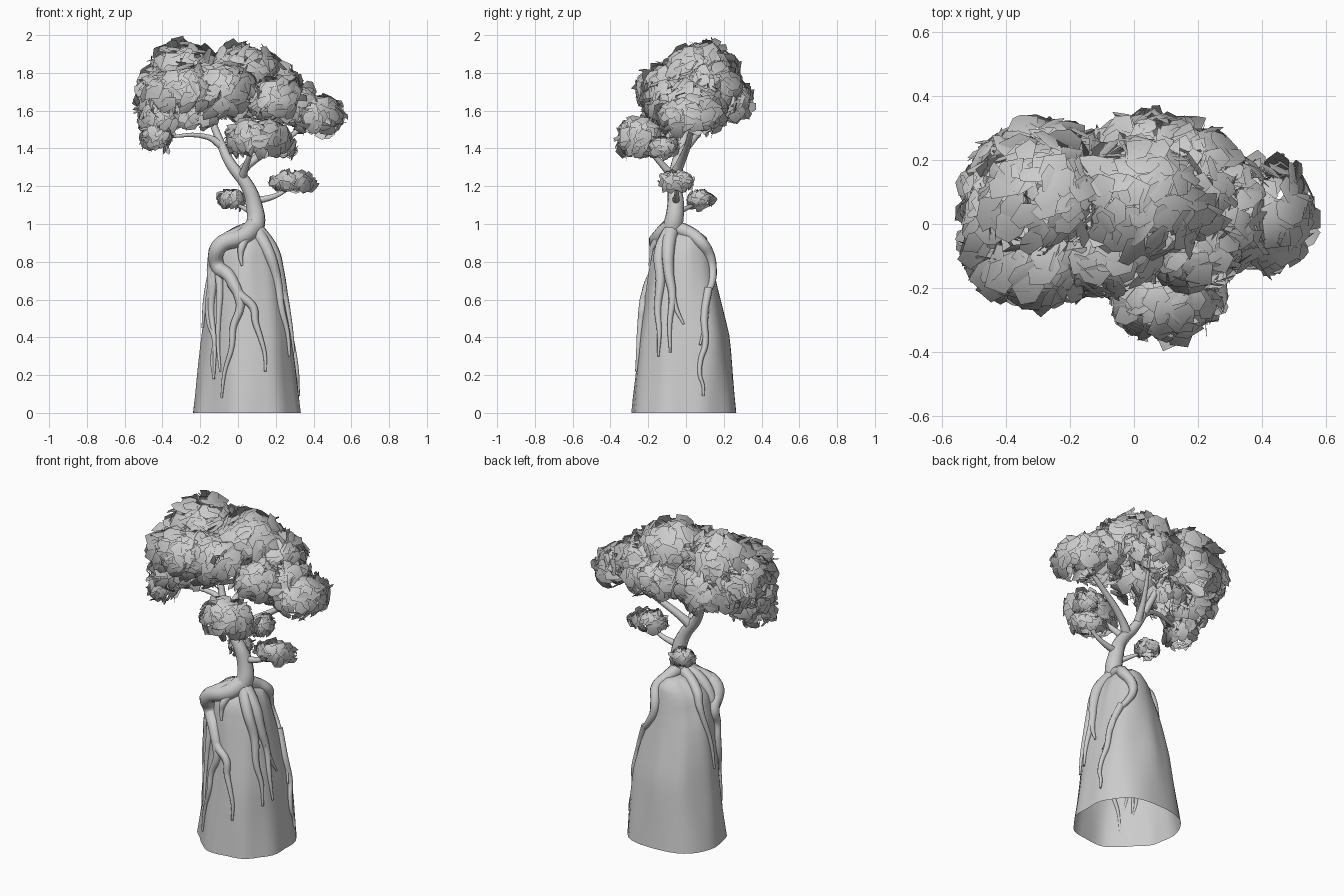
import bpy, bmesh, math, random
from mathutils import Vector, noise

if "Cube" in bpy.data.objects:
    bpy.data.objects.remove(bpy.data.objects["Cube"])
random.seed(7)

# rock section bounds: z, x min, x max, y min, y max
ROCK = [(0, -.24, .33, -.29, .265), (.4, -.19, .285, -.245, .225), (.75, -.155, .215, -.195, .15),
        (.88, -.115, .18, -.17, .125), (.93, -.05, .15, -.13, .11), (.96, .0, .11, -.07, .07)]
POW = 2.5
TOP = ROCK[-1][0]


def rock_point(t, z):
    """Surface of the rock at angle t: squarish section with worn corners."""
    for p, q in zip(ROCK, ROCK[1:]):
        if z <= q[0]:
            break
    f = min(1, max(0, (z - p[0]) / (q[0] - p[0])))
    x0, x1, y0, y1 = [u + (v - u) * f for u, v in zip(p[1:], q[1:])]
    c, s = math.cos(t), math.sin(t)
    d = (abs(c) ** POW + abs(s) ** POW) ** (-1 / POW)
    deg = math.degrees(t) % 360
    d *= 1 - .17 * math.exp(-((deg - 225) / 28) ** 2)
    d *= 1 - .22 * min(1, z / .8) ** 3 * math.exp(-((deg - 135) / 30) ** 2)
    d *= 1 + .06 * noise.noise(Vector((c * 2.5, s * 2.5, z * 2)))
    return Vector(((x0 + x1) / 2 + (x1 - x0) / 2 * c * d, (y0 + y1) / 2 + (y1 - y0) / 2 * s * d, z))


def on_rock(face, t, z):
    """Point on the rock: front takes x = t, left and right take y = t."""
    start, axis = {'F': (180, 0), 'L': (90, 1), 'R': (-90, 1)}[face]
    ring = [rock_point(math.radians(start + 1.5 * i), z) for i in range(121)]
    p = min(ring, key=lambda q: abs(q[axis] - t))
    out = Vector((p.x - .05, p.y, 0)).normalized()
    return p + out * .005


def finish(name, bm):
    me = bpy.data.meshes.new(name)
    bm.to_mesh(me)
    bm.free()
    for p in me.polygons:
        p.use_smooth = True
    ob = bpy.data.objects.new(name, me)
    bpy.context.collection.objects.link(ob)
    return ob


def tube(name, r0, r1, pts):
    """Smooth limb through points, tapering from r0 to r1."""
    cu = bpy.data.curves.new(name, 'CURVE')
    cu.dimensions = '3D'
    cu.bevel_depth = 1
    cu.bevel_resolution = 3
    cu.resolution_u = 6
    cu.use_fill_caps = True
    sp = cu.splines.new('BEZIER')
    sp.bezier_points.add(len(pts) - 1)
    for i, (bp, p) in enumerate(zip(sp.bezier_points, pts)):
        bp.co = p
        bp.radius = r0 + (r1 - r0) * i / (len(pts) - 1)
        bp.handle_left_type = bp.handle_right_type = 'AUTO'
    ob = bpy.data.objects.new(name, cu)
    bpy.context.collection.objects.link(ob)
    bpy.ops.object.select_all(action='DESELECT')
    ob.select_set(True)
    bpy.context.view_layer.objects.active = ob
    bpy.ops.object.convert(target='MESH')
    bpy.ops.object.shade_smooth()


# rock pillar, open underneath
bm = bmesh.new()
N, ROWS = 48, 18
rings = []
for k in range(ROWS):
    z = TOP * (1 - (1 - k / (ROWS - 1)) ** 1.6)
    rings.append([bm.verts.new(rock_point(2 * math.pi * i / N, z)) for i in range(N)])
for r, q in zip(rings, rings[1:]):
    for i in range(N):
        j = (i + 1) % N
        bm.faces.new((r[i], r[j], q[j], q[i]))
bm.faces.new(rings[-1])
finish("rock", bm)

# trunk and branches
tube("trunk", .06, .013, [(.03, -.1, .91), (.09, -.07, .99), (.085, -.055, 1.1), (.05, -.06, 1.2),
                          (-.04, -.05, 1.32), (-.1, -.01, 1.45), (-.2, .05, 1.72)])
tube("right_branch", .03, .008, [(0, -.06, 1.26), (.06, -.03, 1.32), (.27, .02, 1.46), (.4, .03, 1.56)])
tube("left_branch", .024, .006, [(-.08, -.02, 1.41), (-.16, -.03, 1.46), (-.4, -.09, 1.46)])
tube("back_branch", .025, .006, [(-.06, -.04, 1.36), (-.03, .05, 1.46), (.05, .2, 1.67)])
tube("front_branch", .024, .007, [(.02, -.06, 1.24), (.05, -.14, 1.33), (.1, -.25, 1.45)])
tube("low_right_branch", .022, .006, [(.08, -.055, 1.12), (.2, -.05, 1.15), (.3, -.05, 1.21)])
tube("low_back_branch", .018, .006, [(.08, -.05, 1.06), (-.02, .06, 1.11)])

# roots gripping the rock
BASE = (.085, -.075, .985)
SHOULDER = (-.1, -.15, .88)


def root(name, r, face, path, lead=()):
    """Root that starts at the lead points, then wanders down one face of the rock."""
    pts = [on_rock(face, *path[0])]
    for (t0, z0), (t1, z1) in zip(path, path[1:]):
        sway = random.choice((-1, 1)) * random.uniform(.006, .014)
        pts += [on_rock(face, (t0 + t1) / 2 + sway, (z0 + z1) / 2), on_rock(face, t1, z1)]
    tube(name, r, .006, list(lead) + pts)


root("main_root", .052, 'F', [(-.105, .78), (-.02, .68), (.01, .56), (-.03, .35), (-.085, .08)],
     [BASE, (.03, -.13, .935), SHOULDER])
root("front_fork_root", .03, 'F', [(-.03, .69), (.08, .56), (.115, .4), (.14, .22)])
root("short_front_root", .028, 'F', [(.02, .88), (.02, .78)], [BASE])
root("left_front_root", .04, 'F', [(-.13, .77), (-.145, .6), (-.12, .38), (-.125, .18)], [BASE, SHOULDER])
root("front_low_root", .024, 'F', [(-.1, .78), (-.1, .5), (-.09, .22)])
root("left_root", .04, 'L', [(-.09, .83), (-.11, .55), (-.16, .2)], [BASE, (-.04, -.09, .93)])
root("back_left_root", .034, 'L', [(.01, .9), (.03, .78), (-.01, .45)], [BASE])
root("right_root", .042, 'R', [(-.09, .86), (-.07, .62), (-.08, .32)], [BASE])
root("right_fork_root", .021, 'R', [(-.075, .65), (-.01, .47)])
root("back_right_root", .042, 'R', [(.08, .9), (.135, .77), (.11, .62), (.075, .36)], [BASE, (.11, .02, .95)])
root("back_right_low_root", .022, 'R', [(.115, .66), (.1, .36), (.07, .2), (.09, .09)])
root("right_front_root", .038, 'F', [(.16, .85), (.225, .55), (.27, .3)], [BASE])


def foliage(name, c, rad):
    """Ellipsoid shell of overlapping irregular leaf cards, shaded as one soft mass."""
    bm = bmesh.new()
    c, normals = Vector(c), []
    mean = sum(rad) / 3
    size = min(.072, .01 + mean * .31)
    count = int(17 * (mean / size) ** 2)
    for k in range(count):
        h = 1 - 1.75 * (k + .5) / count
        t = k * 2.39996 + random.uniform(-.3, .3)
        w = math.sqrt(1 - h * h)
        d = Vector((w * math.cos(t), w * math.sin(t), h))
        p = Vector([d[i] * rad[i] for i in range(3)]) * random.uniform(.8, 1)
        n = Vector([d[i] / rad[i] for i in range(3)]).normalized()
        n = (n + Vector([random.gauss(0, .4) for _ in range(3)])).normalized()
        u = n.orthogonal().normalized()
        v = n.cross(u)
        m = random.randint(5, 7)
        s = size * random.uniform(.7, 1.2)
        a0 = random.random() * 6.28
        vs = []
        for i in range(m):
            a = a0 + (i + random.uniform(-.25, .25)) * 2 * math.pi / m
            q = p + (u * math.cos(a) + v * math.sin(a) * .8) * s * random.uniform(.75, 1.1)
            vs.append(bm.verts.new(c + q))
            normals.append((q.normalized() + n * .4 + (c + q - Vector((0, 0, 1.5))) * .8).normalized())
        bm.faces.new(vs)
    ob = finish(name, bm)
    ob.data.normals_split_custom_set_from_vertices(normals)


# canopy masses: centre and radii
CLUMPS = [
    ((-.29, .09, 1.80), (.19, .19, .165)), ((-.3, -.1, 1.70), (.2, .17, .15)),
    ((-.44, .04, 1.68), (.1, .22, .15)), ((.03, .08, 1.80), (.21, .19, .15)),
    ((-.1, -.08, 1.70), (.19, .15, .16)), ((.19, .12, 1.71), (.14, .18, .14)),
    ((.06, .24, 1.65), (.19, .11, .12)), ((-.27, .2, 1.66), (.22, .11, .14)),
    ((.42, .03, 1.57), (.14, .18, .11)), ((.1, -.25, 1.45), (.18, .11, .11)),
    ((-.43, -.1, 1.46), (.08, .12, .09)), ((.25, -.12, 1.4), (.06, .08, .06)),
    ((.29, -.05, 1.22), (.12, .085, .055)), ((-.035, .075, 1.125), (.07, .07, .05)),
    ((.3, .04, 1.62), (.14, .18, .12)), ((.2, -.08, 1.65), (.14, .13, .12)),
    ((-.42, -.03, 1.56), (.11, .19, .11)), ((-.24, -.02, 1.57), (.13, .17, .07))]
for i, (c, rad) in enumerate(CLUMPS):
    foliage("foliage_%d" % (i + 1), c, rad)
